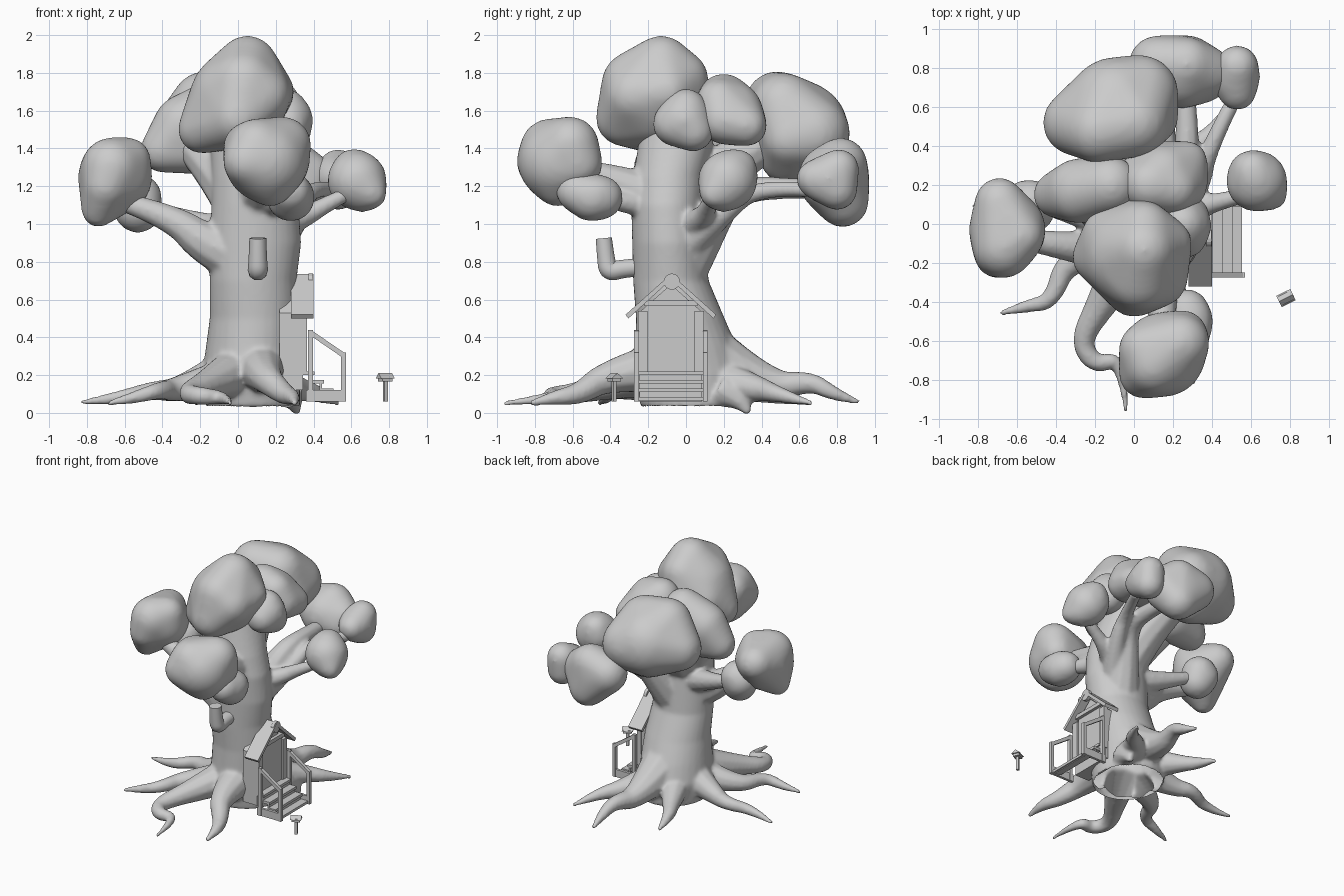
import bpy, bmesh
from math import cos, sin, pi, atan2, hypot
from mathutils import Vector, Matrix

if "Cube" in bpy.data.objects:
    bpy.data.objects.remove(bpy.data.objects["Cube"], do_unlink=True)

grey = bpy.data.materials.new("plain_grey")
grey.use_nodes = True
COLOUR = (0.6, 0.6, 0.6, 1)
grey.diffuse_color = COLOUR
grey.node_tree.nodes["Principled BSDF"].inputs["Base Color"].default_value = COLOUR


def finish(name, bm, smooth=False):
    """Turn a bmesh into a grey object."""
    bmesh.ops.recalc_face_normals(bm, faces=bm.faces)
    for f in bm.faces:
        f.smooth = smooth
    mesh = bpy.data.meshes.new(name)
    bm.to_mesh(mesh)
    bm.free()
    mesh.materials.append(grey)
    obj = bpy.data.objects.new(name, mesh)
    bpy.context.collection.objects.link(obj)
    return obj


def to_mesh(*objs):
    """Convert curves and modifiers to plain meshes."""
    bpy.ops.object.select_all(action="DESELECT")
    for obj in objs:
        obj.select_set(True)
    bpy.context.view_layer.objects.active = objs[0]
    bpy.ops.object.convert(target="MESH")


def soft_skin(obj, voxel, steps):
    """Even, softened skin over a rough solid."""
    remesh = obj.modifiers.new("skin", "REMESH")
    remesh.mode = "VOXEL"
    remesh.voxel_size = voxel
    remesh.use_smooth_shade = True
    soften = obj.modifiers.new("soften", "SMOOTH")
    soften.factor, soften.iterations = 0.5, steps


def box(name, lo, hi, turn=None):
    """Box between two corners, optionally turned about its own centre."""
    lo, hi = Vector(lo), Vector(hi)
    bm = bmesh.new()
    size = Matrix.Diagonal((*(hi - lo), 1))
    spin = turn if turn else Matrix()
    bmesh.ops.create_cube(bm, size=1, matrix=Matrix.Translation((lo + hi) / 2) @ spin @ size)
    return finish(name, bm)


def prism(name, outline, x0, x1):
    """Extrude a (y, z) outline along x."""
    bm = bmesh.new()
    face = bm.faces.new([bm.verts.new((x0, y, z)) for y, z in outline])
    ext = bmesh.ops.extrude_face_region(bm, geom=[face])
    moved = [v for v in ext["geom"] if isinstance(v, bmesh.types.BMVert)]
    bmesh.ops.translate(bm, verts=moved, vec=(x1 - x0, 0, 0))
    return finish(name, bm)


def tube(name, *points):
    """Tapered limb through (x, y, z, radius) points."""
    curve = bpy.data.curves.new(name, "CURVE")
    curve.dimensions = "3D"
    curve.bevel_depth = 1
    curve.bevel_resolution = 3
    curve.use_fill_caps = True
    line = curve.splines.new("NURBS")
    line.points.add(len(points) - 1)
    for p, (x, y, z, r) in zip(line.points, points):
        p.co, p.radius = (x, y, z, 1), r
    line.order_u = 3
    line.use_endpoint_u = True
    line.resolution_u = 8
    obj = bpy.data.objects.new(name, curve)
    bpy.context.collection.objects.link(obj)
    return obj


ball = bmesh.new()
bmesh.ops.create_icosphere(ball, subdivisions=3, radius=1)
directions = [v.co.copy() for v in ball.verts]
ball.free()


def clump(name, *lobes):
    """Foliage clump: a taut skin around (x, y, z, radius) lobes."""
    bm = bmesh.new()
    for x, y, z, r in lobes:
        for d in directions:
            bm.verts.new(Vector((x, y, z)) + d * r)
    bmesh.ops.convex_hull(bm, input=bm.verts)
    bmesh.ops.delete(bm, geom=[v for v in bm.verts if not v.link_faces], context="VERTS")
    soft_skin(finish("foliage_" + name, bm, True), .018, 20)


# Trunk: lofted ellipses (z, centre x, centre y, radius x, radius y)
bm = bmesh.new()
rings = []
for z, cx, cy, rx, ry in [
        (.03, .08, .03, .25, .27), (.2, .07, .02, .26, .3), (.35, .08, 0, .25, .27),
        (.5, .09, -.03, .24, .235), (.7, .08, -.08, .23, .2), (.9, .09, -.09, .245, .195),
        (1.1, .09, -.1, .23, .19), (1.25, .07, -.09, .21, .19), (1.5, .03, -.04, .18, .2)]:
    rings.append([bm.verts.new((cx + rx * cos(t * pi / 16), cy + ry * sin(t * pi / 16), z))
                  for t in range(32)])
for low, high in zip(rings, rings[1:]):
    for t in range(32):
        n = (t + 1) % 32
        bm.faces.new((low[t], low[n], high[n], high[t]))
bm.faces.new(rings[0])
bm.faces.new(rings[-1])
trunk = finish("trunk", bm, True)

# Roots
limbs = [
    tube("root_left", (-.08, .02, .2, .13), (-.3, .06, .12, .07), (-.45, .13, .12, .05), (-.62, .04, .08, .04), (-.83, .1, .055, .014)),
    tube("root_front_left", (-.05, -.1, .18, .12), (-.34, -.16, .12, .065), (-.42, -.4, .12, .045), (-.55, -.42, .08, .035), (-.69, -.46, .05, .014)),
    tube("root_curled", (0, -.12, .22, .14), (-.16, -.4, .15, .08), (-.28, -.6, .1, .055), (-.2, -.73, .09, .05),
         (-.06, -.68, .08, .035), (-.04, -.97, .05, .013)),
    tube("root_front", (.12, -.15, .24, .14), (.13, -.42, .2, .085), (.24, -.56, .1, .06), (.3, -.7, .08, .04), (.3, -.83, .05, .014)),
    tube("root_back_right", (.15, .15, .17, .13), (.3, .38, .13, .07), (.43, .48, .1, .045), (.53, .67, .05, .014)),
    tube("root_back", (.1, .15, .28, .17), (.12, .45, .13, .085), (.17, .66, .17, .055), (.2, .78, .1, .04), (.18, .92, .055, .013)),
    tube("root_back_left", (0, .12, .18, .13), (-.12, .36, .12, .065), (-.2, .5, .09, .045), (-.22, .66, .05, .014)),
    tube("root_stub", (.25, .2, .12, .1), (.3, .3, .07, .05), (.31, .33, -.004, .02)),
]

# Branches
limbs += [
    tube("branch_left", (.05, -.1, .8, .15), (-.16, -.12, .88, .12), (-.35, -.12, 1.04, .07), (-.65, -.06, 1.13, .05)),
    tube("branch_left_fork", (-.05, -.03, .95, .1), (-.25, .04, 1.0, .06), (-.5, .1, 1.1, .04)),
    tube("branch_right", (.18, -.02, .97, .08), (.34, .09, 1.03, .06), (.46, .12, 1.1, .045), (.62, .16, 1.18, .035)),
    tube("branch_back", (.1, -.05, .72, .15), (.18, .1, .95, .11), (.25, .22, 1.15, .085), (.28, .42, 1.2, .06), (.26, .75, 1.18, .05)),
    tube("branch_back_right", (.2, .0, .88, .09), (.34, .2, 1.06, .06), (.38, .38, 1.2, .045), (.52, .65, 1.18, .04)),
    tube("branch_front", (.1, -.1, 1.1, .15), (.13, -.3, 1.21, .1), (.16, -.6, 1.3, .05)),
    tube("branch_front_fork", (.15, -.2, 1.1, .08), (.22, -.35, 1.12, .05), (.28, -.5, 1.14, .04)),
    tube("branch_high_back", (.05, -.05, 1.05, .16), (0, .18, 1.33, .13), (-.1, .55, 1.5, .1)),
    tube("branch_high_left", (.03, -.08, 1.1, .16), (-.13, .05, 1.33, .12), (-.32, .15, 1.48, .08)),
]

# Grow trunk, roots and branches into one skin, hollow underneath
to_mesh(*limbs)
trunk.select_set(True)
bpy.context.view_layer.objects.active = trunk
bpy.ops.object.join()
trunk.data.materials.clear()
trunk.data.materials.append(grey)
soft_skin(trunk, .013, 8)
to_mesh(trunk)
bm = bmesh.new()
bm.from_mesh(trunk.data)
base = [f for f in bm.faces if f.normal.z < -.8 and f.calc_center_median().z < .05
        and hypot(f.calc_center_median().x - .08, f.calc_center_median().y - .03) < .26]
bmesh.ops.delete(bm, geom=base, context="FACES")
bm.to_mesh(trunk.data)
bm.free()

# Foliage
clump("top", (.05, -.13, 1.84, .16), (.17, -.1, 1.7, .13), (-.19, -.17, 1.5, .13), (0, -.33, 1.56, .15),
      (.02, 0, 1.63, .14), (.12, -.27, 1.68, .16), (-.12, -.06, 1.6, .15), (0, -.16, 1.66, .26),
      (.03, -.27, 1.74, .18), (.05, -.03, 1.77, .15))
clump("upper_left", (-.4, .15, 1.39, .12), (-.28, .17, 1.52, .17), (-.12, .2, 1.62, .15), (-.18, .18, 1.42, .16))
clump("upper_back", (-.3, .52, 1.47, .17), (.03, .67, 1.48, .2), (0, .52, 1.62, .18), (-.18, .48, 1.64, .17),
      (-.06, .56, 1.38, .18), (-.09, .6, 1.5, .26), (.08, .55, 1.45, .15))
clump("upper_right", (.08, .2, 1.66, .14), (.2, .18, 1.64, .13), (.08, .33, 1.52, .1), (.27, .32, 1.52, .11),
      (.04, .22, 1.57, .14), (.25, .2, 1.55, .13), (.15, .24, 1.59, .17))
clump("right_small", (.25, 0, 1.6, .12), (.26, -.06, 1.53, .12), (.28, .04, 1.49, .11), (.25, -.01, 1.55, .15))
clump("right", (.62, .24, 1.27, .13), (.6, .26, 1.24, .12), (.71, .15, 1.16, .08), (.66, .2, 1.18, .12),
      (.63, .22, 1.23, .16), (.61, .27, 1.29, .11))
clump("back_corner", (.53, .7, 1.22, .1), (.53, .81, 1.29, .11), (.53, .8, 1.18, .11), (.53, .68, 1.24, .1), (.52, .75, 1.24, .13))
clump("back", (.27, .82, 1.32, .14), (.12, .82, 1.27, .15), (.38, .78, 1.25, .13), (.28, .83, 1.12, .14),
      (.36, .74, 1.2, .12), (.24, .78, 1.24, .19))
clump("front", (.05, -.64, 1.41, .13), (.24, -.61, 1.42, .15), (.05, -.77, 1.33, .13), (.17, -.68, 1.22, .13),
      (.25, -.57, 1.32, .13), (.15, -.67, 1.33, .22), (.1, -.72, 1.4, .16))
clump("front_small", (.27, -.45, 1.14, .12), (.28, -.58, 1.17, .11), (.3, -.47, 1.16, .1), (.28, -.5, 1.14, .13))
clump("left", (-.67, -.12, 1.3, .16), (-.58, -.06, 1.34, .12), (-.69, .11, 1.3, .13), (-.74, -.1, 1.07, .09),
      (-.66, 0, 1.2, .15), (-.7, -.16, 1.2, .12), (-.65, -.03, 1.25, .2))
clump("left_small", (-.55, .1, 1.12, .13), (-.53, .08, 1.08, .13), (-.53, .1, 1.14, .13))

# Bent chimney pipe
pipe = tube("chimney", (.105, -.435, .925, .045), (.105, -.425, .82, .048), (.105, -.41, .745, .055),
            (.105, -.33, .765, .05), (.105, -.2, .775, .05))
to_mesh(pipe)
pipe.data.materials.clear()
pipe.data.materials.append(grey)
bpy.ops.object.shade_smooth_by_angle(angle=1)

# Door porch: wall, door, frame and lintel
MID = -.08
prism("porch_wall", [(MID - .17, .12), (MID + .17, .12), (MID + .17, .53), (MID, .68), (MID - .17, .53)], .22, .345)
box("door", (.33, MID - .125, .22), (.352, MID + .125, .56))
box("lintel", (.33, MID - .14, .565), (.37, MID + .14, .595))
bm = bmesh.new()
bmesh.ops.create_cone(bm, cap_ends=True, segments=16, radius1=.043, radius2=.043, depth=.025,
                      matrix=Matrix.Translation((.385, MID + .005, .695)) @ Matrix.Rotation(pi / 2, 4, "Y"))
finish("gable_disc", bm)

# Both sides of the porch: roof slopes, jambs, posts and rails
for side, word in ((-1, "right"), (1, "left")):
    prism("roof_" + word, [(MID, .735), (MID, .705), (MID + side * .225, .5), (MID + side * .24, .52)], .28, .4)
    box("door_jamb_" + word, (.33, MID + side * .15 - .025, .2), (.365, MID + side * .15 + .025, .54))
    y = MID + side * .182
    box("tall_post_" + word, (.37, y - .013, .06), (.396, y + .013, .44))
    box("short_post_" + word, (.545, y - .013, .06), (.571, y + .013, .32))
    slope = Matrix.Rotation(atan2(.12, .175), 4, "Y")
    half = hypot(.12, .175) / 2
    box("hand_rail_" + word, (.47 - half, y - .013, .353), (.47 + half, y + .013, .379), slope)
    box("stair_side_" + word, (.36, y - .01, .06), (.55, y + .01, .12))

# Porch landing and open-backed stairs
for i in range(4):
    x, top = .345 + .05 * i, .22 - .045 * i
    box(f"stair_tread_{i}", (x, MID - .17, top - .02), (x + .06, MID + .17, top))
    box(f"stair_riser_{i}", (x + .037, MID - .165, max(top - .06, .06)), (x + .049, MID + .165, top - .02))

# Post box beside the path
turn = Matrix.Rotation(.45, 4, "Z")
box("post_box_pole", (.77, -.39, .06), (.79, -.37, .18), turn)
box("post_box_body", (.75, -.405, .165), (.81, -.355, .19), turn)
lid = prism("post_box_lid", [(-.032, 0), (.032, 0), (0, .028)], -.04, .04)
lid.matrix_world = Matrix.Translation((.78, -.38, .183)) @ turn
